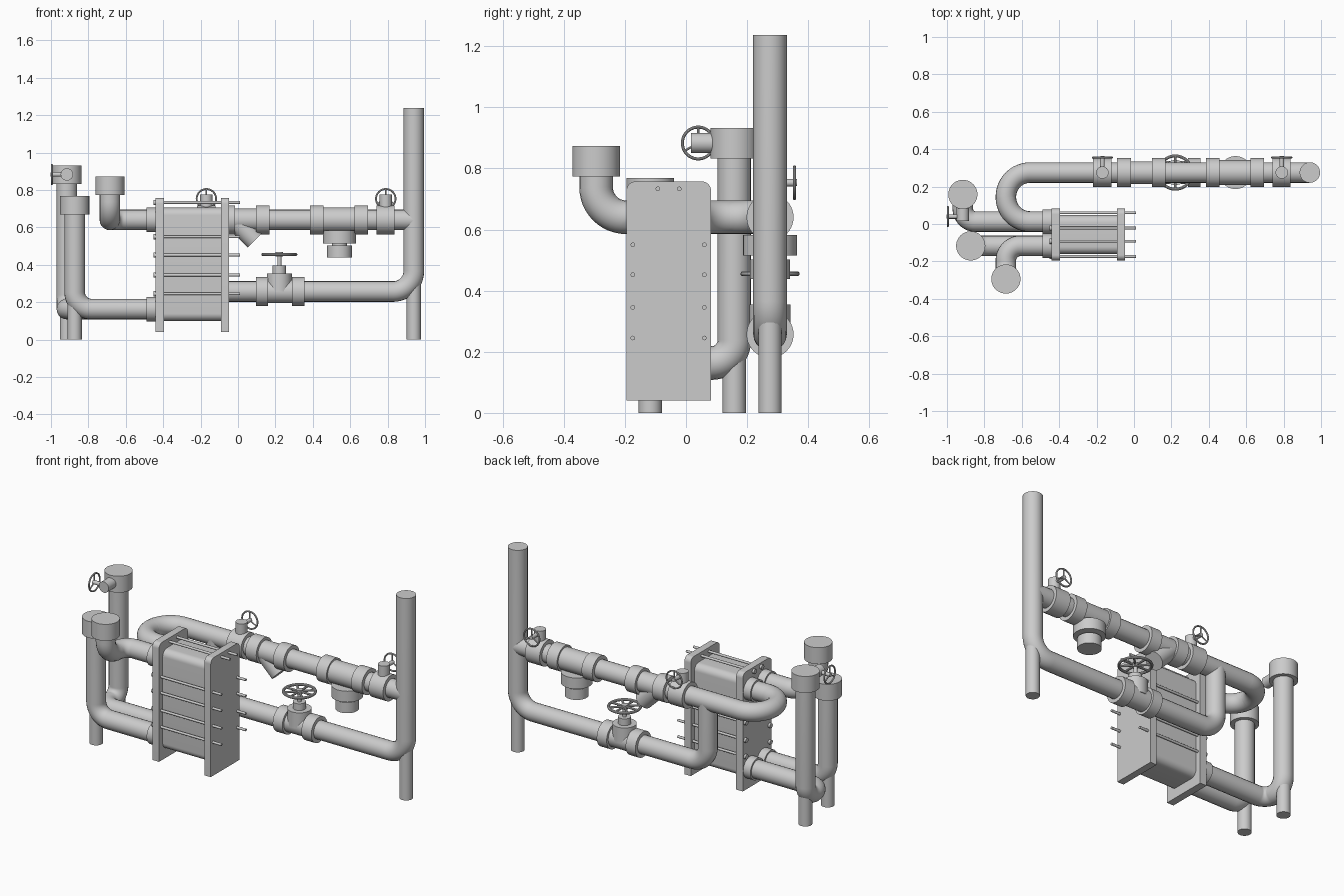
import bpy, bmesh, math
from mathutils import Vector, Matrix

if "Cube" in bpy.data.objects:
    bpy.data.objects.remove(bpy.data.objects["Cube"])

PR = 0.055                      # main pipe radius
BY, UZ, LZ = 0.275, 0.64, 0.257  # rear pipe line: y, upper z, lower z


def smooth(ob, angle=35):
    bpy.ops.object.select_all(action='DESELECT')
    ob.select_set(True)
    bpy.context.view_layer.objects.active = ob
    bpy.ops.object.shade_smooth_by_angle(angle=math.radians(angle))


def finish(bm, name):
    me = bpy.data.meshes.new(name)
    bm.to_mesh(me)
    bm.free()
    ob = bpy.data.objects.new(name, me)
    bpy.context.collection.objects.link(ob)
    smooth(ob)
    return ob


def add_cyl(bm, p0, p1, r, seg=32):
    p0, p1 = Vector(p0), Vector(p1)
    d = p1 - p0
    m = Matrix.Translation((p0 + p1) / 2) @ d.to_track_quat('Z', 'Y').to_matrix().to_4x4()
    bmesh.ops.create_cone(bm, cap_ends=True, segments=seg, radius1=r, radius2=r,
                          depth=d.length, matrix=m)


def cyl(name, p0, p1, r, seg=40):
    bm = bmesh.new()
    add_cyl(bm, p0, p1, r, seg)
    return finish(bm, name)


def pipe(name, pts, bends, r=PR, steps=12):
    """Round pipe along a path whose inner corners are rounded by the bend radii."""
    pts = [Vector(p) for p in pts]
    path = [pts[0]]
    for a, b, c, rad in zip(pts, pts[1:], pts[2:], bends):
        u, v = (a - b).normalized(), (c - b).normalized()
        centre = b + (u + v) * rad      # all corners are right angles
        for i in range(steps + 1):
            t = math.pi / 2 * i / steps
            path.append(centre - v * rad * math.cos(t) - u * rad * math.sin(t))
    path.append(pts[-1])
    cu = bpy.data.curves.new(name, 'CURVE')
    cu.dimensions = '3D'
    cu.bevel_depth, cu.bevel_resolution, cu.use_fill_caps = r, 8, True
    sp = cu.splines.new('POLY')
    sp.points.add(len(path) - 1)
    for p, co in zip(sp.points, path):
        p.co = (*co, 1)
    ob = bpy.data.objects.new(name, cu)
    bpy.context.collection.objects.link(ob)
    bpy.ops.object.select_all(action='DESELECT')
    ob.select_set(True)
    bpy.context.view_layer.objects.active = ob
    bpy.ops.object.convert(target='MESH')
    smooth(bpy.context.object)


def handwheel(name, centre, axis, r, tube, spokes):
    bm = bmesh.new()
    n, k = 40, 10
    rings = []
    for i in range(n):
        a = math.tau * i / n
        rings.append([bm.verts.new(((r + tube * math.cos(b)) * math.cos(a),
                                    (r + tube * math.cos(b)) * math.sin(a),
                                    tube * math.sin(b)))
                      for b in (math.tau * j / k for j in range(k))])
    for i in range(n):
        for j in range(k):
            q, s = rings[i], rings[(i + 1) % n]
            bm.faces.new((q[j], s[j], s[(j + 1) % k], q[(j + 1) % k]))
    for i in range(spokes):
        a = math.tau * i / spokes + math.pi / 2
        add_cyl(bm, (0, 0, 0), (r * math.cos(a), r * math.sin(a), 0), tube * 0.8, 10)
    add_cyl(bm, (0, 0, -tube * 1.5), (0, 0, tube * 1.5), r * 0.22, 20)
    q = Vector(axis).to_track_quat('Z', 'Y').to_matrix().to_4x4()
    bm.transform(Matrix.Translation(centre) @ q)
    finish(bm, name)


def small_valve(name, base, out, side, length, stem_at, reach):
    """Round stub along 'out' with a handwheel pointing to 'side'."""
    base, out, side = Vector(base), Vector(out), Vector(side)
    cyl(name + "_body", base, base + out * length, 0.033)
    s = base + out * stem_at
    cyl(name + "_stem", s, s + side * reach, 0.012, 20)
    handwheel(name + "_handwheel", s + side * reach, side, 0.052, 0.005, 3)


def slab(name, x0, x1, y0, y1, z0, z1, rad, round_bottom):
    bm = bmesh.new()
    m = Matrix.Translation(((x0 + x1) / 2, (y0 + y1) / 2, (z0 + z1) / 2)) @ \
        Matrix.Diagonal((x1 - x0, y1 - y0, z1 - z0, 1))
    bmesh.ops.create_cube(bm, size=1, matrix=m)
    edges = [e for e in bm.edges
             if abs(e.verts[0].co.x - e.verts[1].co.x) > 1e-4
             and (round_bottom or e.verts[0].co.z > (z0 + z1) / 2)]
    bmesh.ops.bevel(bm, geom=edges, offset=rad, segments=8, profile=0.5, affect='EDGES')
    finish(bm, name)


# plate heat exchanger: two end plates, plate pack, tie rods with nuts
slab("end_plate_left", -0.44, -0.395, -0.195, 0.082, 0.04, 0.757, 0.03, False)
slab("end_plate_right", -0.09, -0.047, -0.195, 0.082, 0.04, 0.757, 0.03, False)
slab("plate_pack", -0.40, -0.085, -0.16, 0.047, 0.10, 0.705, 0.04, True)
rods = [(y, z) for y in (-0.174, 0.06) for z in (0.55, 0.452, 0.345, 0.245)]
rods += [(-0.092, 0.733), (-0.022, 0.733)]
for i, (y, z) in enumerate(rods):
    cyl(f"tie_rod_{i}", (-0.445, y, z), (0.012, y, z), 0.0075, 16)
    cyl(f"tie_rod_nut_{i}", (-0.453, y, z), (-0.438, y, z), 0.014, 20)

# four port collars
PY = (-0.117, 0.013)
for y in PY:
    for z in (0.163, UZ):
        cyl("port_collar", (-0.488, y, z), (-0.43, y, z), 0.065)

# inlet and outlet pipes on the left
pipe("upper_front_pipe", [(-0.44, PY[0], UZ), (-0.685, PY[0], UZ), (-0.685, -0.294, UZ),
                          (-0.685, -0.294, 0.82)], [0.078, 0.098])
pipe("lower_front_pipe", [(-0.44, PY[0], 0.163), (-0.873, PY[0], 0.163),
                          (-0.873, PY[0], 0.72)], [0.09])
pipe("lower_rear_pipe", [(-0.44, PY[1], 0.163), (-0.915, PY[1], 0.163),
                         (-0.915, 0.158, 0.163), (-0.915, 0.158, 0.88)], [0.068, 0.075])
for x, y, z in ((-0.685, -0.294, 0.773), (-0.873, PY[0], 0.668), (-0.915, 0.158, 0.832)):
    cyl("pipe_end_cap", (x, y, z), (x, y, z + 0.1), 0.078, 48)

# rear pipe loop: U-bend, upper run, riser, lower run and link
pipe("upper_rear_pipe", [(-0.44, PY[1], UZ), (-0.685, PY[1], UZ), (-0.685, BY, UZ),
                         (0.94, BY, UZ)], [0.13, 0.13])
pipe("riser_and_lower_pipe", [(0.94, BY, 1.237), (0.94, BY, LZ), (-0.34, BY, LZ),
                              (-0.34, BY, UZ)], [0.11, 0.1])

# support legs
for x, y, top in ((-0.873, PY[0], 0.2), (-0.915, 0.158, 0.2), (0.94, BY, 0.3)):
    cyl("support_leg", (x, y, 0), (x, y, top), 0.038)

# collars and valve bodies on the rear pipe line
for x0, x1, z, r in ((-0.22, -0.12, UZ, 0.077), (-0.09, -0.016, UZ, 0.077),
                     (0.097, 0.168, UZ, 0.077), (0.385, 0.457, UZ, 0.077),
                     (0.622, 0.695, UZ, 0.077), (0.74, 0.838, UZ, 0.077),
                     (0.095, 0.16, LZ, 0.077), (0.288, 0.355, LZ, 0.077),
                     (-0.03, 0.11, UZ, 0.06), (0.45, 0.63, UZ, 0.066),
                     (0.15, 0.30, LZ, 0.062)):
    cyl("pipe_collar", (x0, BY, z), (x1, BY, z), r)

# strainer branch
cyl("strainer_branch", (-0.02, BY, UZ), (0.091, BY, UZ - 0.109), 0.055)

# control valve hanging below the upper run
for name, z0, z1, r in (("control_valve_flange", 0.515, 0.582, 0.088),
                        ("control_valve_neck", 0.49, 0.52, 0.04),
                        ("control_valve_head", 0.438, 0.502, 0.066)):
    cyl(name, (0.543, BY, z0), (0.543, BY, z1), r)

# gate valve on the lower run
for name, z0, z1, r in (("gate_valve_bonnet", LZ, 0.354, 0.067),
                        ("gate_valve_gland", 0.35, 0.395, 0.036),
                        ("gate_valve_stem", 0.39, 0.46, 0.011)):
    cyl(name, (0.221, BY, z0), (0.221, BY, z1), r)
handwheel("gate_valve_handwheel", (0.221, BY, 0.455), (0, 0, 1), 0.089, 0.008, 8)

# small drain valves
for i, x in enumerate((-0.169, 0.79)):
    small_valve(f"vent_valve_{i}", (x, BY, UZ), (0, 0, 1), (0, 1, 0), 0.135, 0.113, 0.08)
small_valve("cap_valve", (-0.915, 0.158, 0.883), (0, -1, 0), (-1, 0, 0), 0.142, 0.118, 0.08)
